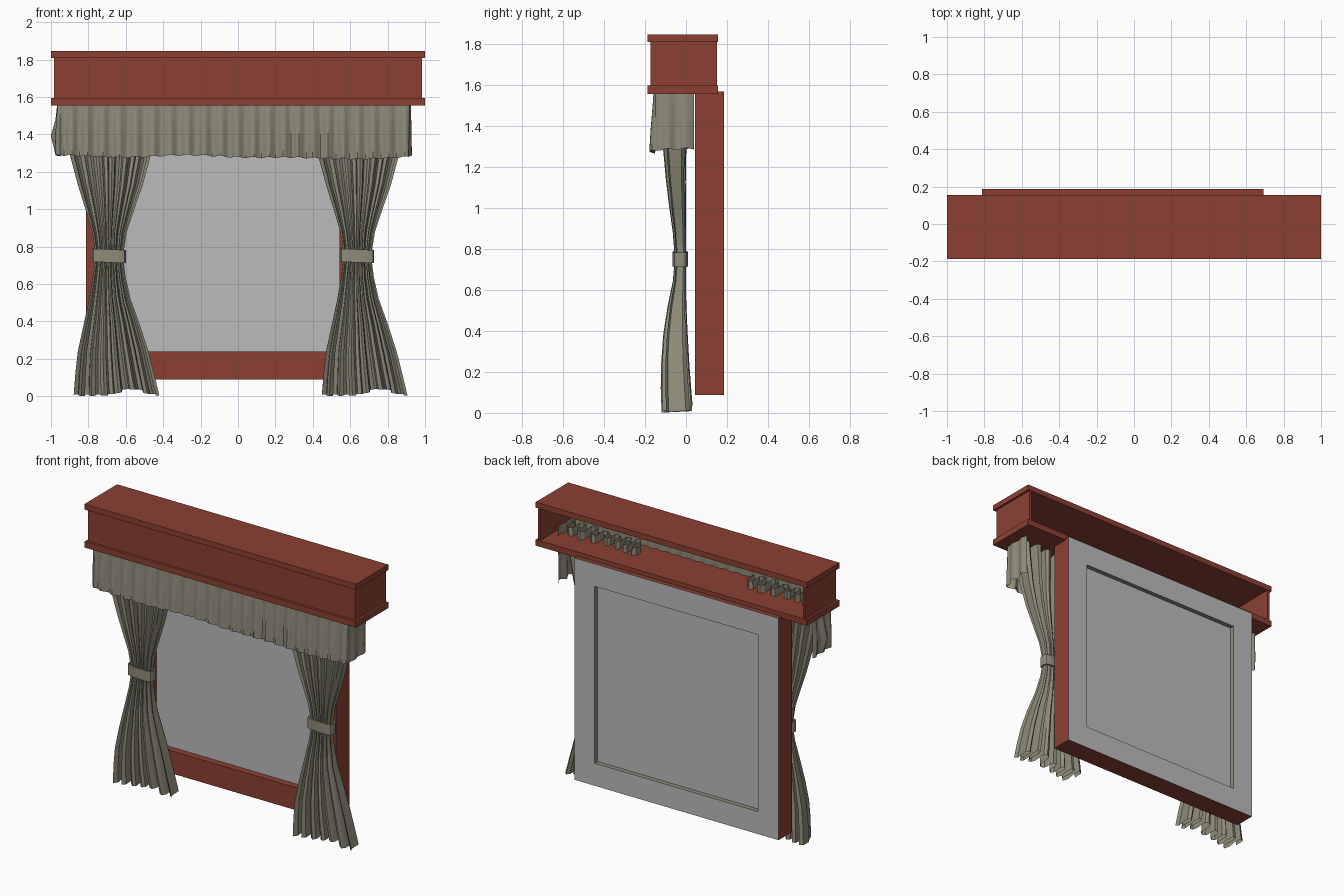
import bpy, bmesh, math

if "Cube" in bpy.data.objects:
    bpy.data.objects.remove(bpy.data.objects["Cube"])


def material(name, rgb):
    m = bpy.data.materials.new(name)
    m.diffuse_color = (*rgb, 1)
    m.use_nodes = True
    m.node_tree.nodes["Principled BSDF"].inputs["Base Color"].default_value = m.diffuse_color
    return m


WOOD = material("red wood", (0.262, 0.051, 0.032))
CLOTH = material("olive grey cloth", (0.275, 0.262, 0.195))
PANE = material("pane grey", (0.50, 0.50, 0.50))


def make(name, bm, mats, smooth=None, recalc=True):
    if recalc:
        bmesh.ops.recalc_face_normals(bm, faces=bm.faces)
    me = bpy.data.meshes.new(name)
    bm.to_mesh(me)
    bm.free()
    for m in mats:
        me.materials.append(m)
    ob = bpy.data.objects.new(name, me)
    bpy.context.collection.objects.link(ob)
    if smooth:
        bpy.ops.object.select_all(action='DESELECT')
        ob.select_set(True)
        bpy.context.view_layer.objects.active = ob
        bpy.ops.object.shade_smooth_by_angle(angle=math.radians(smooth))
    return ob


def box(name, x0, x1, y0, y1, z0, z1):
    bm = bmesh.new()
    bmesh.ops.create_cube(bm, size=1)
    for v in bm.verts:
        v.co = ((x0 + x1) / 2 + v.co.x * (x1 - x0),
                (y0 + y1) / 2 + v.co.y * (y1 - y0),
                (z0 + z1) / 2 + v.co.z * (z1 - z0))
    return make(name, bm, [WOOD])


def grid(name, rows, cols, fn, smooth):
    """Open cloth sheet; fn(row, s) gives a point."""
    bm = bmesh.new()
    vs = [[bm.verts.new(fn(r, c / cols)) for c in range(cols + 1)] for r in rows]
    for a, b in zip(vs, vs[1:]):
        for c in range(cols):
            bm.faces.new((a[c], b[c], b[c + 1], a[c + 1]))
    return make(name, bm, [CLOTH], smooth, recalc=False)


# Pelmet: open-backed box with projecting top and bottom boards
box("pelmet_top_board", -1, 1, -0.188, 0.155, 1.808, 1.845)
box("pelmet_bottom_board", -1, 1, -0.188, 0.155, 1.555, 1.595)
box("pelmet_front", -0.985, 0.985, -0.172, -0.158, 1.595, 1.808)
for side, name in ((-1, "left"), (1, "right")):
    xs = sorted((side * 0.985, side * 0.97))
    box("pelmet_end_" + name, *xs, -0.158, 0.152, 1.595, 1.808)


# Window: one ring profile swept round a rectangle, capped by panes
def window():
    outer, inner = (-0.813, 0.693, 0.088, 1.567), (-0.663, 0.543, 0.238, 1.417)
    prof = [(inner, 0.09), (inner, 0.045), (outer, 0.045),
            (outer, 0.186), (inner, 0.186), (inner, 0.155)]
    mats = [0, 0, 0, 1, 2]
    bm = bmesh.new()
    loops = []
    for (x0, x1, z0, z1), y in prof:
        loops.append([bm.verts.new((x, y, z)) for x, z in
                      ((x0, z0), (x1, z0), (x1, z1), (x0, z1))])
    for a, b, m in zip(loops, loops[1:], mats):
        for i in range(4):
            j = (i + 1) % 4
            bm.faces.new((a[i], a[j], b[j], b[i])).material_index = m
    for cap in (loops[0], loops[-1]):
        bm.faces.new(cap).material_index = 1
    make("window", bm, [WOOD, PANE, CLOTH])


window()

# Curtain outline rows, relative to the tie: z, left, right, front y, back y
OUTLINE = [(1.65, -0.27, 0.27, -0.12, 0.01), (1.45, -0.245, 0.25, -0.12, 0.01),
           (1.28, -0.205, 0.22, -0.112, 0.003), (1.13, -0.165, 0.18, -0.098, 0.0),
           (1.0, -0.125, 0.135, -0.082, 0.0), (0.88, -0.09, 0.095, -0.065, 0.0),
           (0.75, -0.07, 0.075, -0.055, 0.0), (0.64, -0.085, 0.088, -0.065, 0.0),
           (0.52, -0.105, 0.115, -0.09, 0.003), (0.38, -0.135, 0.165, -0.112, 0.01),
           (0.24, -0.165, 0.21, -0.122, 0.018), (0.12, -0.178, 0.24, -0.124, 0.026),
           (0.0, -0.187, 0.268, -0.12, 0.034)]


def curtain(side, cx):
    def point(row, s):
        z, x0, x1, y0, y1 = row
        ph = 2 * math.pi * (7 * s + 0.25 * math.sin(5 * s))
        w = math.sin(ph) * (0.8 + 0.2 * math.sin(9 * s + 1))
        x = x0 + (x1 - x0) * s - (x1 - x0) * 0.022 * math.sin(2 * ph)
        y = (y0 + y1) / 2 + (y1 - y0) / 2 * w
        hem = 0.005 + 0.035 * math.exp(-((s - 0.68) / 0.17) ** 2) + 0.004 * w
        if z < 0.2:
            z += hem * (1 - z / 0.2)
        return cx + x, y, max(z, 0)
    grid("curtain_" + side, OUTLINE, 56, point, 35)

    # Tie band: rounded-rectangle strap
    bm = bmesh.new()
    n, rings = 16, []
    for grow, z in ((0, 0.715), (0, 0.785), (-0.01, 0.785), (-0.01, 0.715)):
        ring = []
        for i in range(n):
            a = 2 * math.pi * (i + 0.5) / n
            c, s = math.cos(a), math.sin(a)
            x = math.copysign(abs(c) ** 0.5, c) * (0.092 + grow)
            y = math.copysign(abs(s) ** 0.5, s) * (0.037 + grow)
            ring.append(bm.verts.new((cx + x, -0.028 + y, z - 0.04 * x)))
        rings.append(ring)
    for k in range(4):
        a, b = rings[k], rings[(k + 1) % 4]
        for i in range(n):
            j = (i + 1) % n
            bm.faces.new((a[i], a[j], b[j], b[i]))
    make("curtain_tie_" + side, bm, [CLOTH], 30)


curtain("left", -0.69)
curtain("right", 0.637)


# Valance: rippled strip across the front with a return at each end
def valance_point(row, s):
    z, drop = row
    ret, front = 0.19, 1.88
    d = s * (2 * ret + front)
    ripple = math.sin(2 * math.pi * d / 0.085 + 1.5 * math.sin(4 * d))
    amp = 0.006 + 0.008 * drop
    if d < ret:
        x, y = -0.96 - amp * ripple, 0.04 - d
        x -= 0.03 * math.exp(-((z - 1.39) / 0.07) ** 2) * math.sin(math.pi * d / ret)
    elif d > ret + front:
        x, y = 0.92 + amp * ripple * 0.7, -0.15 + (d - ret - front)
    else:
        x, y = -0.96 + d - ret, -0.15 - 0.014 * drop - amp * ripple
    hem = 0.006 * math.sin(9 * d) + 0.004 * ripple
    hem -= 0.018 * math.exp(-((x - 0.5) / 0.25) ** 2)
    return x, y, z + drop * drop * hem


grid("valance", [(1.66, 0), (1.56, 0.1), (1.47, 0.4), (1.39, 0.7), (1.283, 1)],
     216, valance_point, 35)
